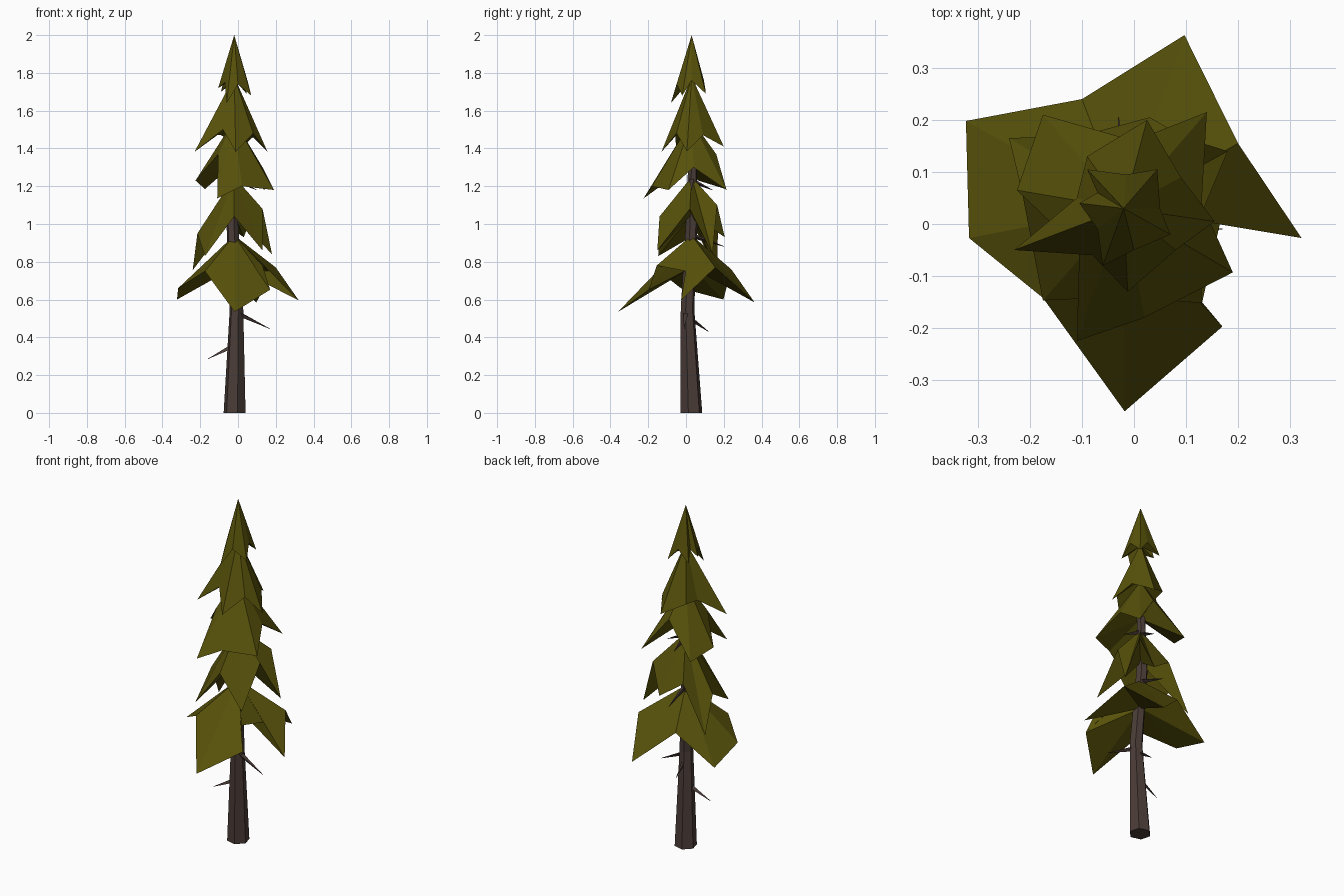
import bpy, bmesh, math
from mathutils import Vector

cube = bpy.data.objects.get("Cube")
if cube:
    bpy.data.objects.remove(cube, do_unlink=True)


def make_material(name, colour):
    mat = bpy.data.materials.new(name)
    mat.use_nodes = True
    mat.diffuse_color = (*colour, 1)
    mat.node_tree.nodes["Principled BSDF"].inputs["Base Color"].default_value = (*colour, 1)
    return mat


needle_green = make_material("needle_green", (.095, .082, .003))
bark_brown = make_material("bark_brown", (.07, .046, .039))


def finish(name, bm, material):
    """Turn a bmesh into a flat shaded object with one colour."""
    mesh = bpy.data.meshes.new(name)
    bm.to_mesh(mesh)
    bm.free()
    mesh.materials.append(material)
    obj = bpy.data.objects.new(name, mesh)
    bpy.context.collection.objects.link(obj)
    return obj


def foliage_tier(name, top, core, rim):
    """Ragged skirt: a fan from the top to the rim and a fan back to a core.
    The rim runs counterclockwise and alternates drooping tips and notches."""
    bm = bmesh.new()
    peak = bm.verts.new((-.02, .03, top))
    hollow = bm.verts.new((-.02, .03, core))
    edge = [bm.verts.new(point) for point in rim]
    for here, after in zip(edge, edge[1:] + edge[:1]):
        bm.faces.new((peak, here, after))
        bm.faces.new((hollow, after, here))
    return finish(name, bm, needle_green)


def tapered_tube(name, sections, sides, turn=0):
    """Skin a polygon along (centre, radius) sections, with capped ends."""
    bm = bmesh.new()
    axis = sections[-1][0] - sections[0][0]
    spin = Vector((0, 0, 1)).rotation_difference(axis)
    rings = []
    for centre, radius in sections:
        ring = []
        for i in range(sides):
            angle = turn + math.tau * i / sides
            offset = Vector((math.cos(angle), math.sin(angle), 0)) * radius
            ring.append(bm.verts.new(centre + spin @ offset))
        rings.append(ring)
    for low, high in zip(rings, rings[1:]):
        for i in range(sides):
            j = (i + 1) % sides
            bm.faces.new((low[i], low[j], high[j], high[i]))
    bm.faces.new(rings[0][::-1])
    bm.faces.new(rings[-1])
    return finish(name, bm, bark_brown)


# Foliage, from the widest skirt up to the crown
foliage_tier("foliage_bottom", .94, .77, [
    (.322, -.027, .595), (.2, .155, .77), (.097, .363, .585), (-.1, .24, .76),
    (-.323, .198, .6), (-.317, -.027, .66), (-.175, -.142, .75),
    (-.018, -.36, .535), (.17, -.197, .652), (.13, -.155, .78), (.165, 0, .75)])

foliage_tier("foliage_lower", 1.25, 1.05, [
    (.13, .02, 1.08), (.18, .14, .84), (.1, .165, 1.1), (.03, .205, .93),
    (-.1, .17, 1.02), (-.24, .165, .755), (-.215, .06, .95),
    (-.175, -.147, .83), (-.02, -.14, 1.04), (.13, -.152, .86)])

foliage_tier("foliage_middle", 1.55, 1.32, [
    (.13, .04, 1.3), (.14, .215, 1.18), (0, .16, 1.37), (-.175, .21, 1.185),
    (-.225, .065, 1.23), (-.105, -.05, 1.37), (-.11, -.225, 1.135),
    (.02, -.18, 1.2), (.19, -.093, 1.18)])

foliage_tier("foliage_upper", 1.78, 1.56, [
    (.155, .005, 1.385), (.09, .09, 1.47), (.025, .2, 1.41),
    (-.09, .13, 1.47), (-.11, .05, 1.47), (-.23, -.05, 1.382),
    (-.08, -.06, 1.5), (-.012, -.13, 1.382), (.08, -.05, 1.48)])

foliage_tier("foliage_crown", 2, 1.77, [
    (.05, .03, 1.76), (.045, .105, 1.69), (-.015, .095, 1.76),
    (-.09, .105, 1.7), (-.07, .06, 1.76), (-.105, .04, 1.72),
    (-.07, -.01, 1.75), (-.06, -.08, 1.64), (0, -.05, 1.74), (.07, -.02, 1.68)])

# Slightly bent six-sided trunk
tapered_tube("trunk", [
    (Vector((-.018, .028, 0)), .06),
    (Vector((-.008, .008, .55)), .037),
    (Vector((-.03, .03, 1)), .032),
    (Vector((-.02, .035, 1.3)), .025),
    (Vector((-.02, .03, 1.8)), .008)], 6, math.pi / 4)

# Bare dead twigs: root on the trunk, then tip
twigs = [
    ((.0, .0, .53), (.17, -.01, .445)),
    ((-.01, .015, .36), (-.16, 0, .285)),
    ((-.01, .01, .51), (-.02, .12, .43)),
    ((-.02, .03, .94), (-.03, .205, .88)),
    ((-.02, .03, 1.24), (.1, .03, 1.18)),
    ((-.02, .03, 1.23), (-.02, .14, 1.18))]
for number, (root, tip) in enumerate(twigs):
    root, tip = Vector(root), Vector(tip)
    tapered_tube(f"dead_twig_{number + 1}", [(root, .016), (tip, .001)], 3)
